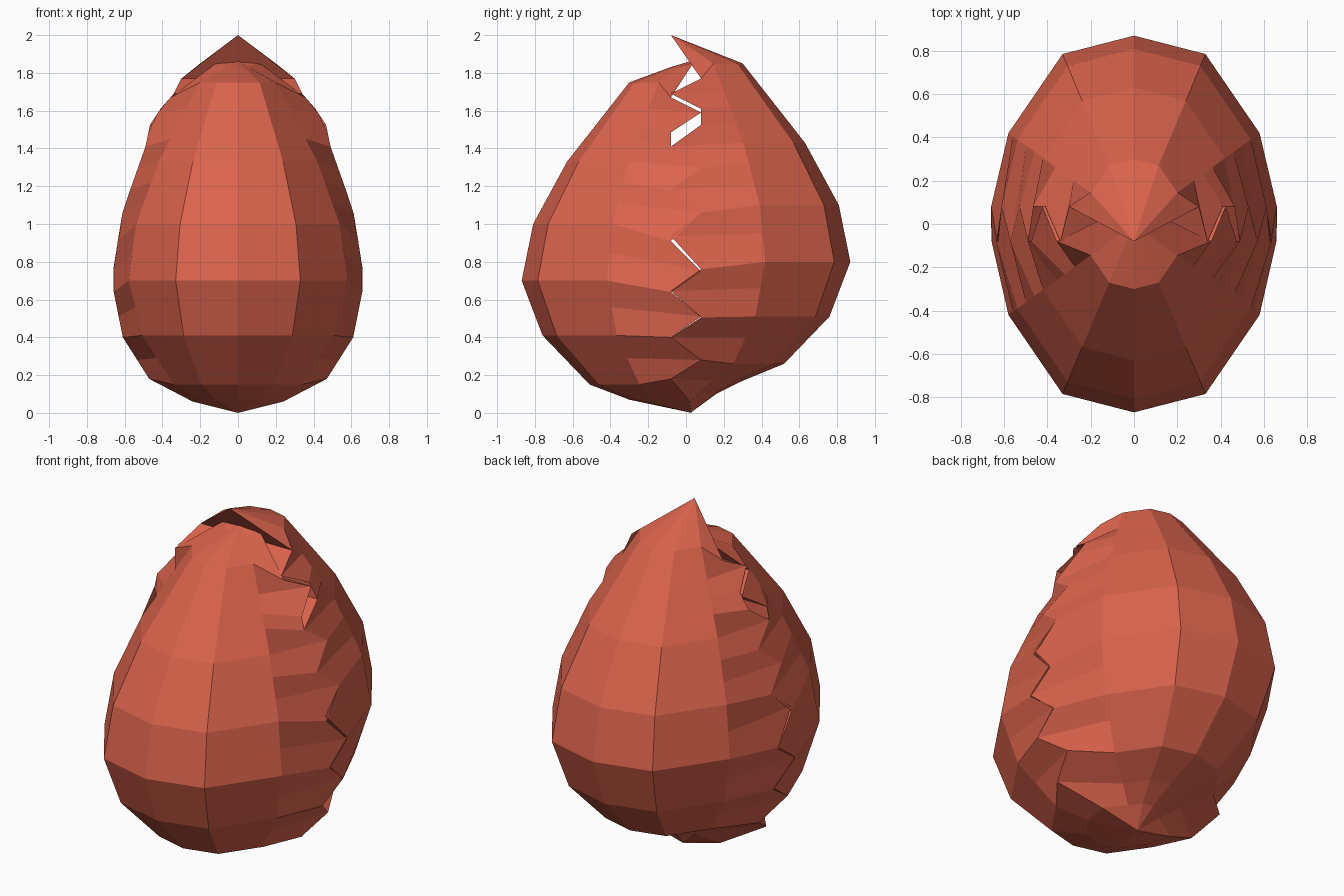
import bpy
import bmesh

cube = bpy.data.objects.get("Cube")
if cube:
    bpy.data.objects.remove(cube, do_unlink=True)

mat = bpy.data.materials.new("terracotta_red")
mat.use_nodes = True
colour = (0.70, 0.125, 0.072, 1.0)
mat.diffuse_color = colour
mat.node_tree.nodes["Principled BSDF"].inputs["Base Color"].default_value = colour

# Egg profile: height -> fraction of the widest ring
PROFILE = [(-0.08, 0), (0.07, 0.345), (0.15, 0.586), (0.41, 0.873), (0.70, 1.0),
           (1.0, 0.93), (1.33, 0.724), (1.75, 0.345), (1.86, 0)]
# Seam profile: height -> half width at the cracked edge
SEAM = [(0, 0), (0.06, 0.24), (0.18, 0.47), (0.40, 0.61), (0.65, 0.66), (0.77, 0.66),
        (1.07, 0.61), (1.41, 0.49), (1.53, 0.465), (1.61, 0.41), (1.69, 0.34),
        (1.77, 0.30), (1.86, 0.10)]
# Widest ring: x and depth of the meridians, from the side to the middle
RING = [(0.58, 0.42), (0.33, 0.785), (0.0, 0.87)]


def interp(table, z):
    if z <= table[0][0]:
        return table[0][1]
    for (z0, v0), (z1, v1) in zip(table, table[1:]):
        if z <= z1:
            return v0 + (v1 - v0) * (z - z0) / (z1 - z0)
    return table[-1][1]


def shell_half(name, side, lift, bottom, levels, top):
    """Closed half egg; each level is (crack y, crack z, ring z)."""
    bm = bmesh.new()
    rows = []
    for crack_y, crack_z, ring_z in levels:
        f = interp(PROFILE, ring_z - lift)
        w = interp(SEAM, crack_z)
        half = [(w, crack_y, crack_z)]
        half += [(x * f, side * y * f, ring_z) for x, y in RING]
        pts = half + [(-x, y, z) for x, y, z in reversed(half[:-1])]
        rows.append([bm.verts.new(p) for p in pts])
    n = len(rows[0])
    # Outer skin and the jagged broken face (the wrap from last to first column)
    for a, b in zip(rows, rows[1:]):
        for i in range(n):
            j = (i + 1) % n
            bm.faces.new((a[i], a[j], b[j], b[i]))
    # Pointed ends
    for row, tip in ((rows[0], bottom), (rows[-1], top)):
        v = bm.verts.new(tip)
        for i in range(n):
            bm.faces.new((row[i], row[(i + 1) % n], v))
    bmesh.ops.recalc_face_normals(bm, faces=bm.faces)
    mesh = bpy.data.meshes.new(name)
    bm.to_mesh(mesh)
    bm.free()
    mesh.materials.append(mat)
    obj = bpy.data.objects.new(name, mesh)
    bpy.context.collection.objects.link(obj)
    return obj


T = 0.08  # reach of the teeth to either side of the crack

# Front half, blunt at the top
shell_half("front_shell", -1, 0.0, (0, 0.03, 0.0), [
    (0.02, 0.06, 0.07), (-T, 0.18, 0.15), (T, 0.28, 0.29), (-T, 0.40, 0.41),
    (T, 0.51, 0.56), (-T, 0.64, 0.70), (T, 0.75, 0.85), (-T, 0.91, 1.0),
    (T, 1.06, 1.11), (-T, 1.18, 1.22), (T, 1.30, 1.33), (-T, 1.41, 1.45),
    (-T, 1.485, 1.52), (T, 1.59, 1.61), (-T, 1.67, 1.75), (0.04, 1.855, 1.83),
], (0, 0.05, 1.87))

# Back half, set a little higher and ending in a sharp point
shell_half("back_shell", 1, 0.10, (0, 0.03, 0.005), [
    (0.02, 0.06, 0.10), (-T, 0.18, 0.17), (T, 0.28, 0.26), (-T, 0.40, 0.40),
    (T, 0.505, 0.51), (-T, 0.645, 0.66), (T, 0.76, 0.80), (-T, 0.935, 0.95),
    (T, 1.06, 1.10), (-T, 1.18, 1.21), (T, 1.30, 1.32), (-T, 1.41, 1.43),
    (T, 1.525, 1.54), (T, 1.61, 1.62), (-T, 1.69, 1.70), (T, 1.77, 1.85),
], (0, -T, 2.0))
